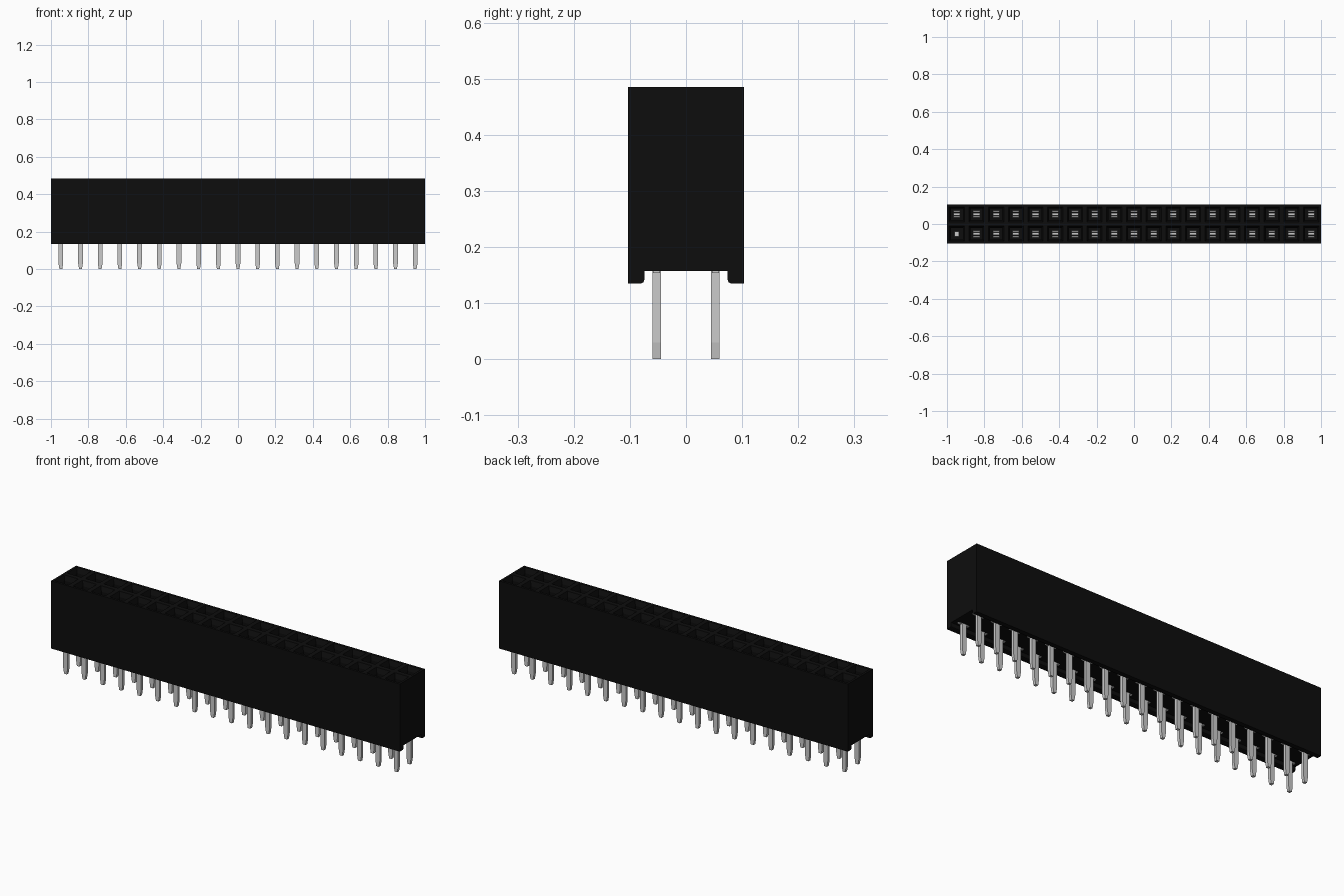
import bpy, bmesh
from mathutils import Vector

cube = bpy.data.objects.get("Cube")
if cube:
    bpy.data.objects.remove(cube, do_unlink=True)

COLS = 19
PITCH = 2 / COLS
HALF_Y = 0.103
ROW_Y = 0.0525
TOP, FLOOR, FOOT = 0.485, 0.157, 0.135


def material(name, rgb):
    mat = bpy.data.materials.new(name)
    mat.use_nodes = True
    mat.diffuse_color = (*rgb, 1)
    mat.node_tree.nodes["Principled BSDF"].inputs["Base Color"].default_value = (*rgb, 1)
    return mat


def finish(bm, name, mat):
    bmesh.ops.recalc_face_normals(bm, faces=bm.faces)
    mesh = bpy.data.meshes.new(name)
    bm.to_mesh(mesh)
    bm.free()
    mesh.materials.append(mat)
    obj = bpy.data.objects.new(name, mesh)
    bpy.context.collection.objects.link(obj)
    return obj


def add_box(bm, x, y, z0, z1, wx, wy, bottom_scale=1.0):
    """Upright box, optionally narrowed across x at its lower end."""
    verts = bmesh.ops.create_cube(bm, size=1)["verts"]
    for v in verts:
        s = bottom_scale if v.co.z < 0 else 1
        v.co = Vector((x + v.co.x * wx * s, y + v.co.y * wy, z1 if v.co.z > 0 else z0))


black = material("black plastic", (0.004, 0.004, 0.004))
silver = material("silver metal", (0.6, 0.6, 0.6))

# Housing: channel profile along x, with rounded inner feet
half = [(HALF_Y, TOP), (HALF_Y, FOOT), (0.08, FOOT), (0.076, 0.137),
        (0.074, 0.142), (0.074, FLOOR)]
profile = half + [(-y, z) for y, z in reversed(half)]
bm = bmesh.new()
end = bm.faces.new([bm.verts.new((-1, y, z)) for y, z in profile])
side = bmesh.ops.extrude_face_region(bm, geom=[end], use_keep_orig=True)["geom"]
bmesh.ops.translate(bm, vec=(2, 0, 0),
                    verts=[g for g in side if isinstance(g, bmesh.types.BMVert)])
bmesh.ops.recalc_face_normals(bm, faces=bm.faces)


def top_faces():
    bm.normal_update()
    return [f for f in bm.faces if f.normal.z > 0.9 and f.calc_center_median().z > TOP - 0.001]


# Split the top into one cell per socket
cuts = [((-1 + i * PITCH, 0, 0), (1, 0, 0)) for i in range(1, COLS)] + [((0, 0, 0), (0, 1, 0))]
for co, no in cuts:
    faces = top_faces()
    geom = faces + list({e for f in faces for e in f.edges}) + list({v for f in faces for v in f.verts})
    bmesh.ops.bisect_plane(bm, geom=geom, plane_co=co, plane_no=no, dist=1e-5)

# Sink a funnel and a straight well in every cell
cells = top_faces()
bmesh.ops.inset_individual(bm, faces=cells, thickness=0.017)
bmesh.ops.inset_individual(bm, faces=cells, thickness=0.012)
bmesh.ops.translate(bm, vec=(0, 0, -0.025), verts=[v for f in cells for v in f.verts])
wells = bmesh.ops.extrude_discrete_faces(bm, faces=cells)["faces"]
bmesh.ops.translate(bm, vec=(0, 0, -0.24), verts=[v for f in wells for v in f.verts])
finish(bm, "housing", black)

# Pins below, with a shoulder plate in the channel, and spring contacts in the wells
pins, contacts = bmesh.new(), bmesh.new()
for i in range(COLS):
    x = -1 + (i + 0.5) * PITCH
    for y in (-ROW_Y, ROW_Y):
        add_box(pins, x, y, 0.03, FLOOR + 0.02, 0.025, 0.015)
        add_box(pins, x, y, 0, 0.03, 0.025, 0.015, 0.6)
        add_box(pins, x, y, FLOOR - 0.003, FLOOR + 0.01, 0.06, 0.012)
        if i == 0 and y < 0:
            add_box(contacts, x, y, 0.2, 0.4, 0.026, 0.026)
            continue
        add_box(contacts, x, y, 0.2, 0.38, 0.036, 0.012)
        for s in (-1, 1):
            add_box(contacts, x, y + s * 0.015, 0.2, 0.42, 0.036, 0.008)
finish(pins, "pins", silver)
finish(contacts, "spring_contacts", silver)
